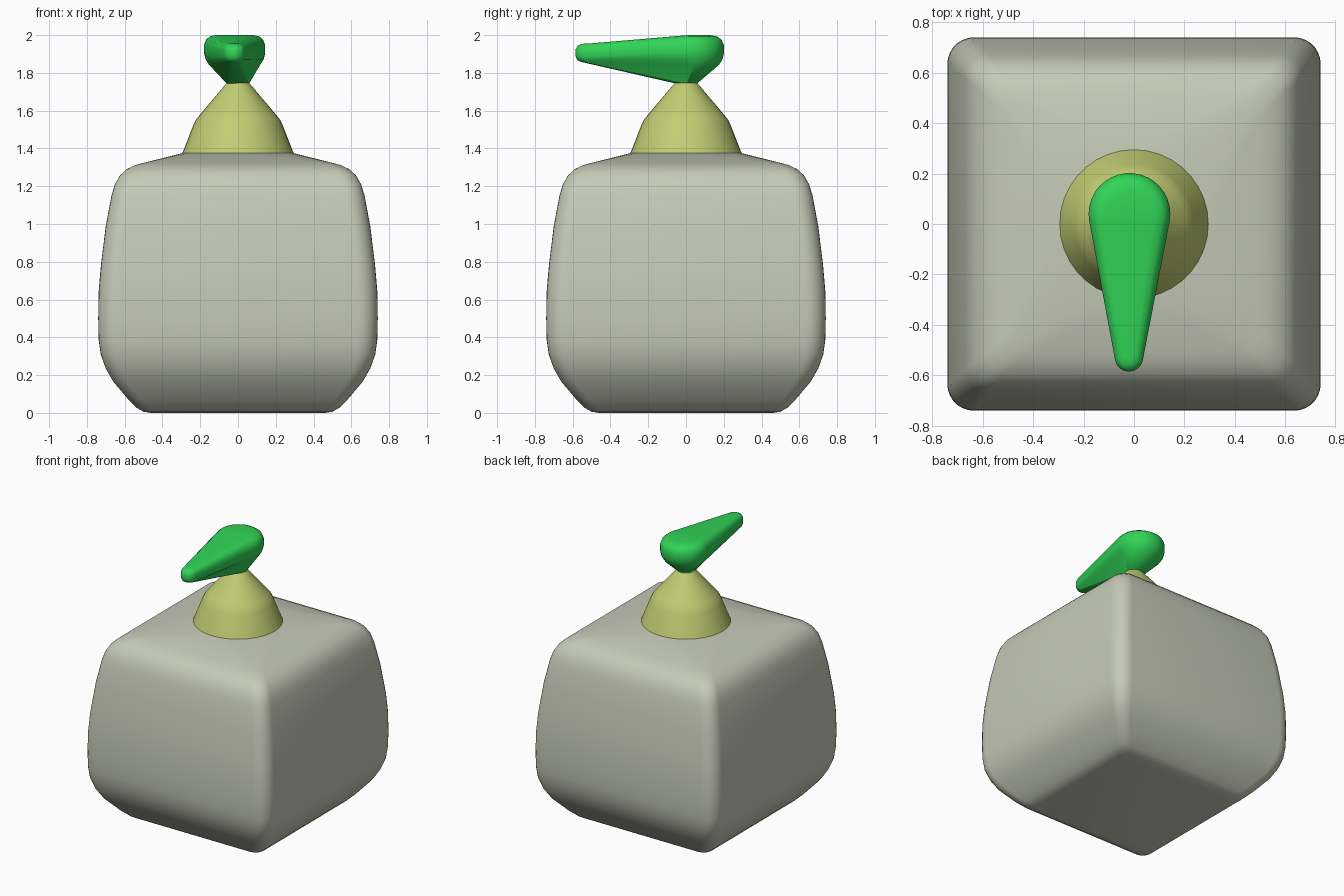
import bpy
import bmesh
import math
from mathutils import Vector

if "Cube" in bpy.data.objects:
    bpy.data.objects.remove(bpy.data.objects["Cube"], do_unlink=True)


def material(name, rgb):
    mat = bpy.data.materials.new(name)
    mat.use_nodes = True
    mat.diffuse_color = (*rgb, 1)
    mat.node_tree.nodes["Principled BSDF"].inputs["Base Color"].default_value = (*rgb, 1)
    return mat


def loft(name, rings, mat, angle, split=None):
    """Skin closed rings of points; split divides the top cap into head, strip and tip."""
    bm = bmesh.new()
    rows = [[bm.verts.new(p) for p in ring] for ring in rings]
    n = len(rows[0])
    for low, high in zip(rows, rows[1:]):
        for i in range(n):
            j = (i + 1) % n
            bm.faces.new((low[i], low[j], high[j], high[i]))
    bm.faces.new(rows[0][::-1])
    top = rows[-1]
    if split:
        bm.faces.new(top[:split])
        bm.faces.new((top[0], top[split - 1], top[split], top[-1]))
        bm.faces.new(top[split:])
    else:
        bm.faces.new(top)
    bmesh.ops.remove_doubles(bm, verts=bm.verts, dist=1e-5)
    bmesh.ops.recalc_face_normals(bm, faces=bm.faces)
    mesh = bpy.data.meshes.new(name)
    bm.to_mesh(mesh)
    bm.free()
    mesh.materials.append(mat)
    obj = bpy.data.objects.new(name, mesh)
    bpy.context.collection.objects.link(obj)
    bpy.ops.object.select_all(action="DESELECT")
    obj.select_set(True)
    bpy.context.view_layer.objects.active = obj
    bpy.ops.object.shade_smooth_by_angle(angle=math.radians(angle))
    return obj


def arc(cx, cy, z, r, start, end, count):
    """Points on a horizontal arc, angles in degrees, ends included."""
    angles = [math.radians(start + (end - start) * i / (count - 1)) for i in range(count)]
    return [Vector((cx + r * math.cos(a), cy + r * math.sin(a), z)) for a in angles]


def rounded_square(half, z, r):
    c = half - r
    pts = []
    for k, (sx, sy) in enumerate(((1, 1), (-1, 1), (-1, -1), (1, -1))):
        pts += arc(sx * c, sy * c, z, r, 90 * k, 90 * k + 90, 8)
    return pts


def teardrop(head_r, head_y, head_z, tip_r, tip_y, tip_z):
    lean = math.degrees(math.asin((head_r - tip_r) / max(head_y - tip_y, 0.1)))
    head = arc(-0.018, head_y, head_z, head_r, -lean, 180 + lean, HEAD)
    tip = arc(-0.02, tip_y, tip_z, tip_r, 180 + lean, 360 - lean, 12)
    return head + tip


stone = material("pale grey green", (0.56, 0.59, 0.475))
straw = material("straw yellow", (0.54, 0.61, 0.17))
green = material("bright green", (0.03, 0.66, 0.095))

# Body: half width, height, corner radius; the last ring is the round collar
body_profile = [
    (0.46, 0.0, 0.05), (0.50, 0.006, 0.06), (0.535, 0.026, 0.065),
    (0.58, 0.07, 0.07), (0.66, 0.165, 0.08), (0.70, 0.235, 0.09),
    (0.727, 0.31, 0.10), (0.738, 0.39, 0.105), (0.74, 0.50, 0.105),
    (0.738, 0.64, 0.105), (0.726, 0.78, 0.10), (0.70, 0.99, 0.10),
    (0.67, 1.15, 0.095), (0.652, 1.21, 0.09), (0.625, 1.257, 0.085),
    (0.59, 1.29, 0.08), (0.54, 1.313, 0.075), (0.50, 1.324, 0.085),
    (0.295, 1.375, 0.295)]
loft("body", [rounded_square(*p) for p in body_profile], stone, 60)

# Cone-shaped neck
neck_profile = [(0.295, 1.374), (0.236, 1.525), (0.222, 1.553), (0.20, 1.58),
                (0.165, 1.622), (0.06, 1.746)]
loft("neck", [arc(0, 0, z, r, 0, 350, 36) for r, z in neck_profile], straw, 40)

# Spout lever: round foot flaring into a long teardrop
HEAD = 20
lever_profile = [
    (0.06, 0.0, 1.745, 0.06, 0.0, 1.745),
    (0.135, 0.04, 1.842, 0.035, -0.52, 1.858),
    (0.154, 0.04, 1.872, 0.05, -0.527, 1.868),
    (0.162, 0.04, 1.905, 0.056, -0.529, 1.888),
    (0.162, 0.04, 1.947, 0.056, -0.529, 1.924),
    (0.150, 0.038, 1.977, 0.049, -0.526, 1.942),
    (0.130, 0.033, 1.994, 0.037, -0.52, 1.951),
    (0.10, 0.025, 2.0, 0.025, -0.515, 1.955)]
rings = [teardrop(*p) for p in lever_profile]
for p in rings[0]:
    p.x = p.x + 0.018
loft("lever", rings, green, 60, HEAD)
